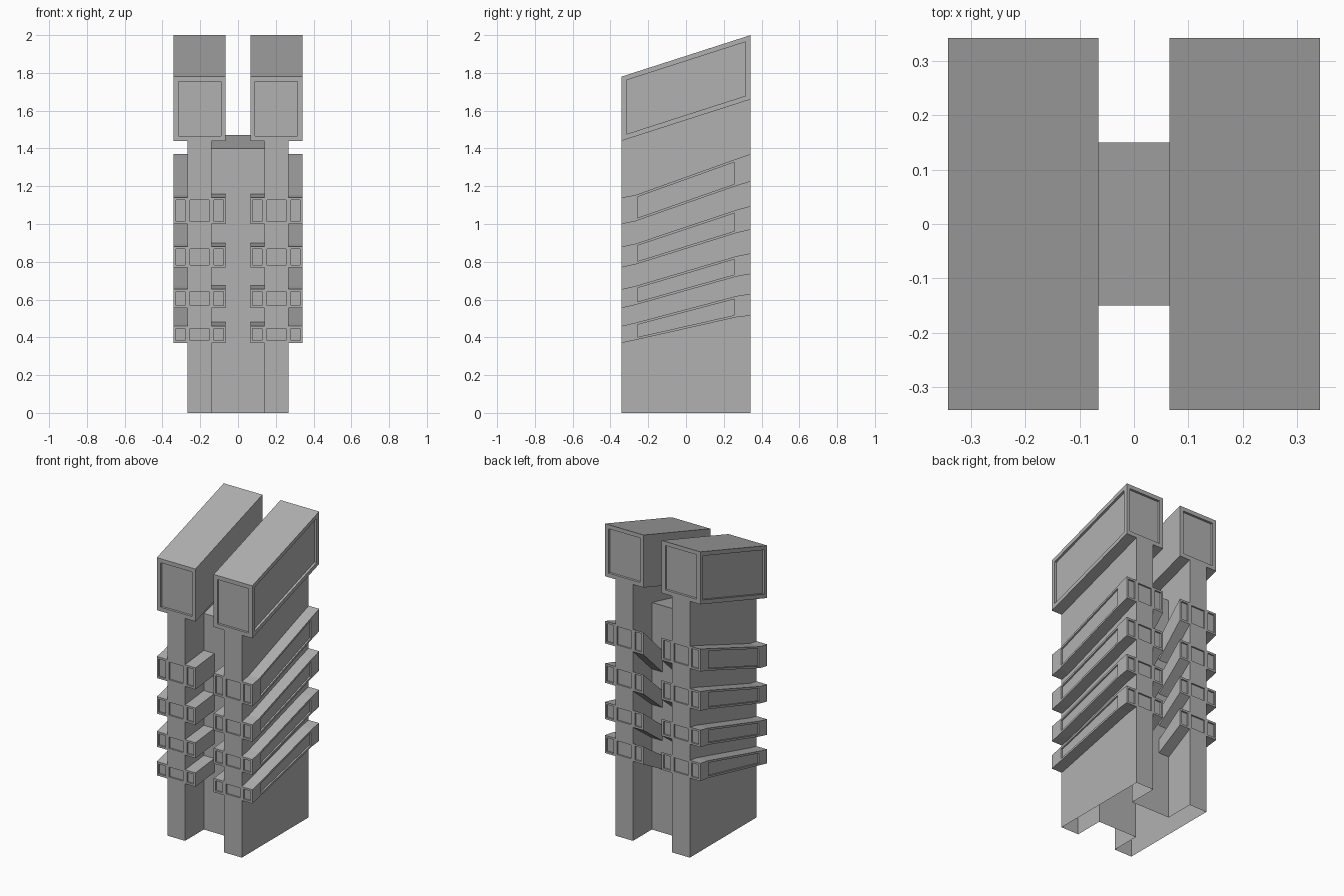
import bpy, bmesh

if "Cube" in bpy.data.objects:
    bpy.data.objects.remove(bpy.data.objects["Cube"])

# Half plan outlines, counter-clockwise from the centre line (front) to the centre line (back)
D, W = 0.342, 0.15            # half depth of legs, half depth of web
A, B, C, E = 0.065, 0.14, 0.267, 0.342   # band inner, leg inner, leg outer, band outer
K = 0.27                      # bend position along the bands
wide_front = [(0, -W), (A, -W), (A, -D), (B, -D), (C, -D), (E, -D), (E, -K)]
slim_front = [(0, -W), (B, -W), (B, -D), (B, -D), (C, -D), (C, -D), (C, -K)]


def full(front):
    return front + [(x, -y) for x, y in reversed(front)]


WIDE, SLIM = full(wide_front), full(slim_front)
bm = bmesh.new()
cache = {}


def vert(x, y, z):
    key = (round(x, 4), round(y, 4), round(z, 4))
    if key not in cache:
        cache[key] = bm.verts.new((x, y, z))
    return cache[key]


def ring(plan, heights):
    return [vert(x, y, z) for (x, y), z in zip(plan, heights)]


def face(vs):
    vs = list(dict.fromkeys(vs))
    return bm.faces.new(vs) if len(vs) > 2 else None


def loft(lo, hi, pairs):
    return [face([lo[i], lo[j], hi[j], hi[i]]) for i, j in pairs]


def band_heights(f, b, t):
    # front, bend, back and web heights of one sloping band edge
    d = b - f
    zf = f + d * (0.105 - 0.05 * t)
    zb = b - d * (0.055 + 0.05 * t)
    return [f + .02] * 2 + [f] * 4 + [zf, zb] + [b] * 4 + [f + .04] * 2


def slope(front, back):
    return [front + (back - front) * (y + D) / (2 * D) for _, y in WIDE]


OPEN = [(i, i + 1) for i in range(13)]
STEP = [(i, i + 1) for i in range(1, 12)]
CLOSED = STEP + [(12, 1)]
panels = []

# Legs and web with four projecting bands
fronts = [.37, .46, .555, .655, .77, .88, 1.0, 1.14]
backs = [.515, .63, .735, .845, .97, 1.095, 1.225, 1.37]
last = ring(SLIM, [0] * 14)
for n in range(0, 8, 2):
    h0 = band_heights(fronts[n], backs[n], n / 7)
    h1 = band_heights(fronts[n + 1], backs[n + 1], (n + 1) / 7)
    s0, w0, w1, s1 = ring(SLIM, h0), ring(WIDE, h0), ring(WIDE, h1), ring(SLIM, h1)
    loft(last, s0, OPEN)
    loft(s0, w0, STEP)
    sides = loft(w0, w1, OPEN)
    loft(w1, s1, STEP)
    panels += [([sides[i]], .013, .01) for i in (2, 3, 4, 6, 8, 9, 10)]
    last = s1

# Web top
web = ring(SLIM, [1.435 + y * .2333 for _, y in SLIM])
loft(last, web, OPEN)
face([web[0], web[1], web[12], web[13]])

# Sloping head block
low, high = slope(1.44, 1.66), slope(1.78, 2.0)
neck, under, top = ring(SLIM, low), ring(WIDE, low), ring(WIDE, high)
loft(web, neck, CLOSED)
loft(neck, under, CLOSED)
sides = loft(under, top, CLOSED)
face(top[1:13])
for a in (1, 4, 7):
    panels.append((sides[a:a + 3], .026, .015))

# Recessed panels: a flat rim, then straight walls pushed inwards
bm.normal_update()
for faces, rim, depth in panels:
    bmesh.ops.inset_region(bm, faces=faces, thickness=rim, depth=0,
                           use_boundary=True, use_even_offset=True)
    bm.normal_update()
    push = faces[0].normal * -depth
    new = bmesh.ops.extrude_face_region(bm, geom=faces)["geom"]
    bmesh.ops.translate(bm, vec=push,
                        verts=[g for g in new if isinstance(g, bmesh.types.BMVert)])
    bmesh.ops.delete(bm, geom=[f for f in faces if f.is_valid], context='FACES')

mesh = bpy.data.meshes.new("banded_twin_pillar")
bm.normal_update()
bm.to_mesh(mesh)
bm.free()
obj = bpy.data.objects.new("banded_twin_pillar", mesh)
bpy.context.collection.objects.link(obj)
mirror = obj.modifiers.new("Mirror", 'MIRROR')
mirror.merge_threshold = 0.0005

# Dark grey finish
grey = bpy.data.materials.new("dark_grey")
grey.diffuse_color = (0.44, 0.44, 0.44, 1)
grey.use_nodes = True
grey.node_tree.nodes["Principled BSDF"].inputs["Base Color"].default_value = grey.diffuse_color
mesh.materials.append(grey)
